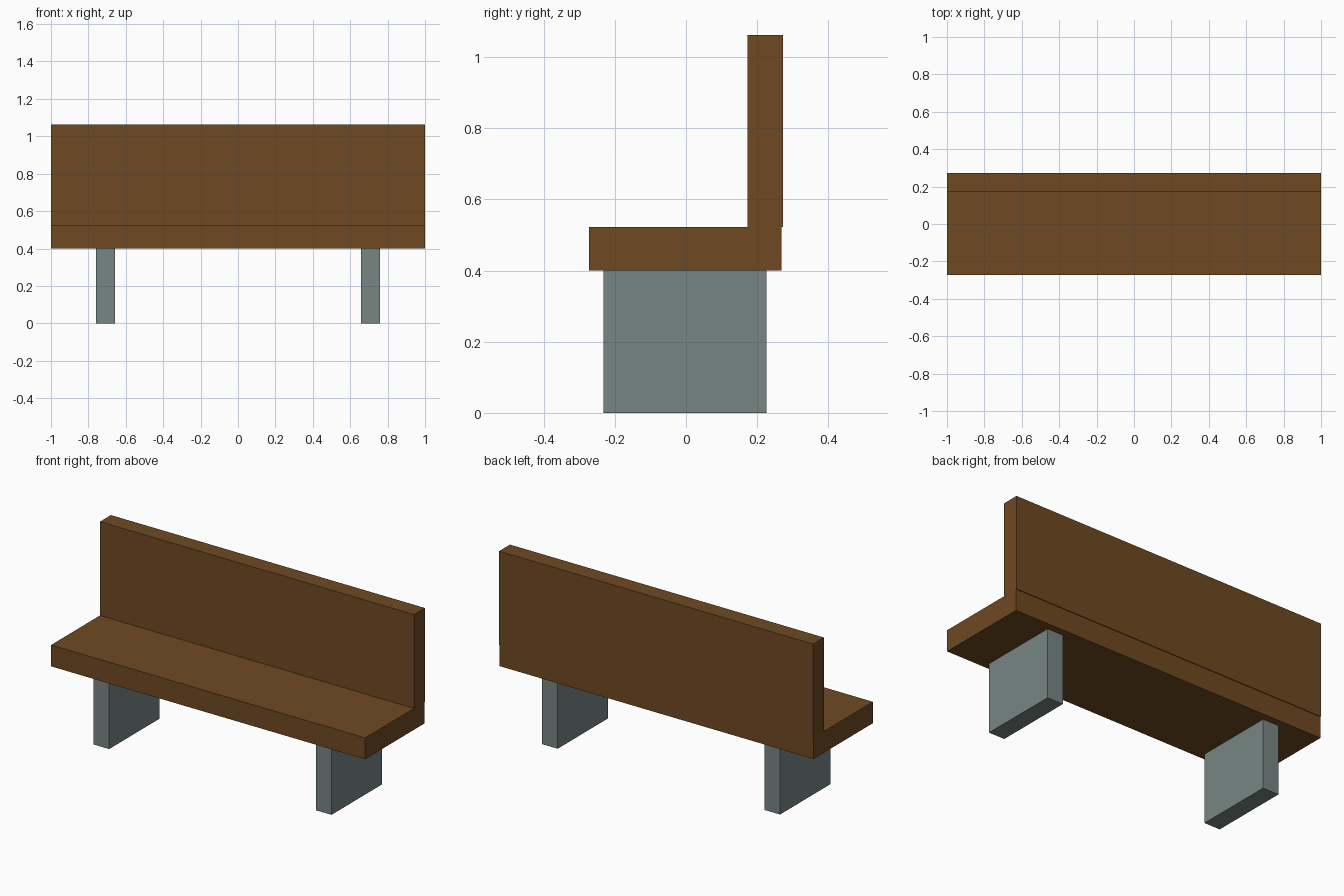
import bpy

if "Cube" in bpy.data.objects:
    bpy.data.objects.remove(bpy.data.objects["Cube"])


def material(name, rgb):
    m = bpy.data.materials.new(name)
    m.diffuse_color = (*rgb, 1.0)
    m.use_nodes = True
    m.node_tree.nodes["Principled BSDF"].inputs["Base Color"].default_value = m.diffuse_color
    return m


wood = material("brown wood", (0.156, 0.068, 0.016))
stone = material("grey stone", (0.184, 0.238, 0.231))


def box(name, lo, hi, mat):
    """Axis-aligned box between two corners."""
    centre = [(a + b) / 2 for a, b in zip(lo, hi)]
    bpy.ops.mesh.primitive_cube_add(size=1, location=centre)
    ob = bpy.context.object
    ob.name = name
    ob.scale = [b - a for a, b in zip(lo, hi)]
    bpy.ops.object.transform_apply(location=False, rotation=False, scale=True)
    ob.data.materials.append(mat)
    return ob


# Seat slab
box("seat", (-1, -0.272, 0.4), (1, 0.268, 0.523), wood)

# Backrest standing on the rear of the seat
box("backrest", (-1, 0.173, 0.523), (1, 0.272, 1.063), wood)

# Pair of slab legs
for side, x in (("left", -0.708), ("right", 0.708)):
    box(side + "_leg", (x - 0.05, -0.232, 0), (x + 0.05, 0.227, 0.4), stone)
